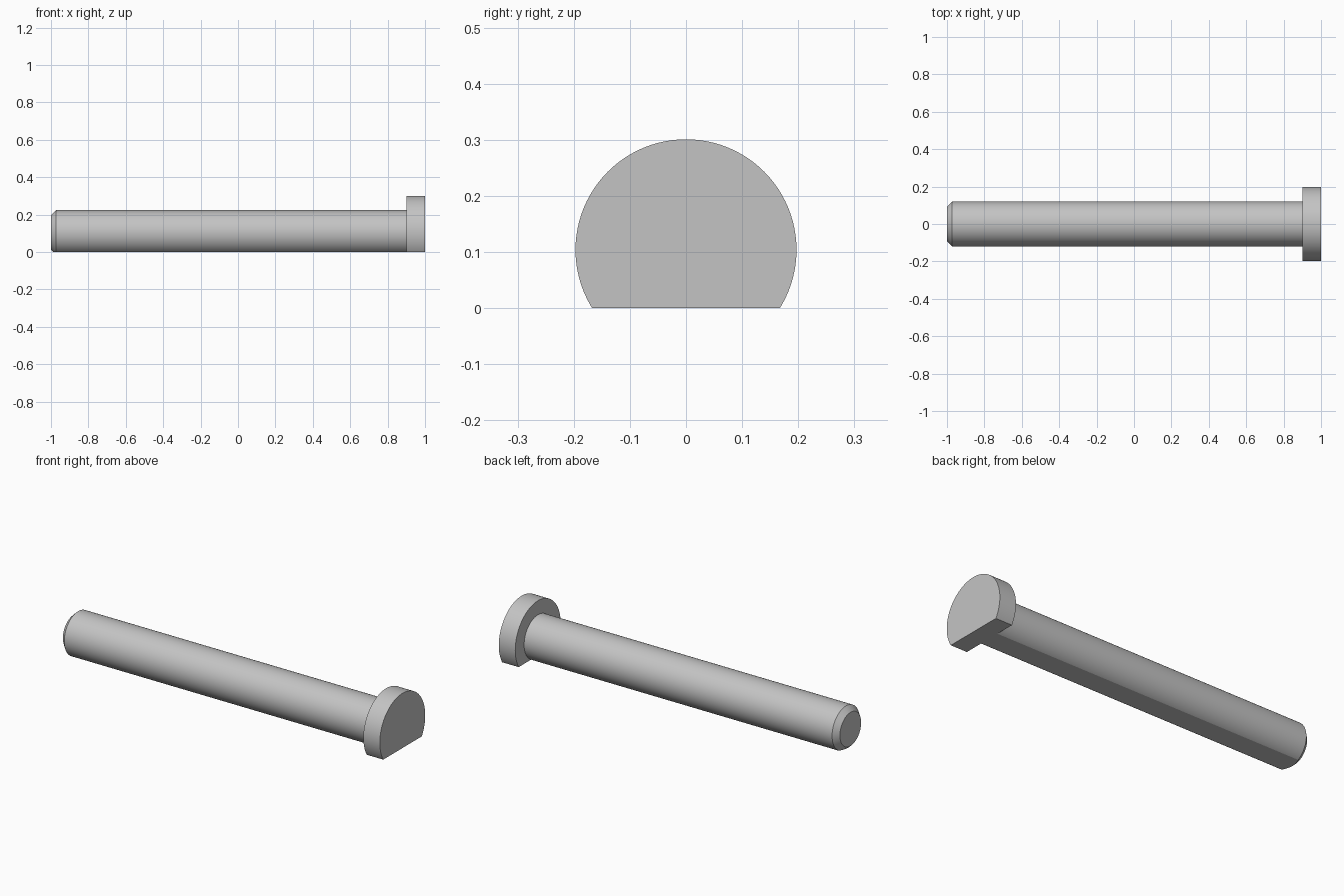
import bpy, bmesh, math
from mathutils import Vector

cube = bpy.data.objects.get("Cube")
if cube:
    bpy.data.objects.remove(cube, do_unlink=True)

AXIS_Z = 0.104       # height of the pin axis above the ground flat
SHAFT_R = 0.12
HEAD_R = 0.197
CHAMFER = 0.028
SEGMENTS = 96

# Plain steel
steel = bpy.data.materials.new("steel grey")
steel.use_nodes = True
color = (0.55, 0.55, 0.55, 1.0)
steel.diffuse_color = color
steel.node_tree.nodes["Principled BSDF"].inputs["Base Color"].default_value = color

# Half profile along the axis: chamfered tip, shaft, head
profile = [(-1, 0), (-1, SHAFT_R - CHAMFER), (-1 + CHAMFER, SHAFT_R),
           (0.9, SHAFT_R), (0.9, HEAD_R), (1, HEAD_R), (1, 0)]

bm = bmesh.new()
verts = [bm.verts.new((x, 0, AXIS_Z + r)) for x, r in profile]
edges = [bm.edges.new(pair) for pair in zip(verts, verts[1:])]
bmesh.ops.spin(bm, geom=verts + edges, cent=(0, 0, AXIS_Z), axis=(1, 0, 0),
               angle=math.tau, steps=SEGMENTS, use_merge=True)
bmesh.ops.remove_doubles(bm, verts=bm.verts, dist=1e-5)

# Flat cut along the underside of shaft and head
cut = bmesh.ops.bisect_plane(bm, geom=bm.verts[:] + bm.edges[:] + bm.faces[:],
                             plane_co=(0, 0, 0), plane_no=Vector((0, 0, -1)),
                             clear_outer=True)
rim = [e for e in cut["geom_cut"] if isinstance(e, bmesh.types.BMEdge)]
bmesh.ops.contextual_create(bm, geom=rim)

# Merge the end fans into single flat caps
bmesh.ops.dissolve_limit(bm, angle_limit=math.radians(0.5),
                         verts=bm.verts[:], edges=bm.edges[:])
bmesh.ops.recalc_face_normals(bm, faces=bm.faces[:])

mesh = bpy.data.meshes.new("headed_pin")
bm.to_mesh(mesh)
bm.free()
mesh.materials.append(steel)
pin = bpy.data.objects.new("headed_pin", mesh)
bpy.context.collection.objects.link(pin)

bpy.ops.object.select_all(action="DESELECT")
pin.select_set(True)
bpy.context.view_layer.objects.active = pin
bpy.ops.object.shade_smooth_by_angle(angle=math.radians(25))
